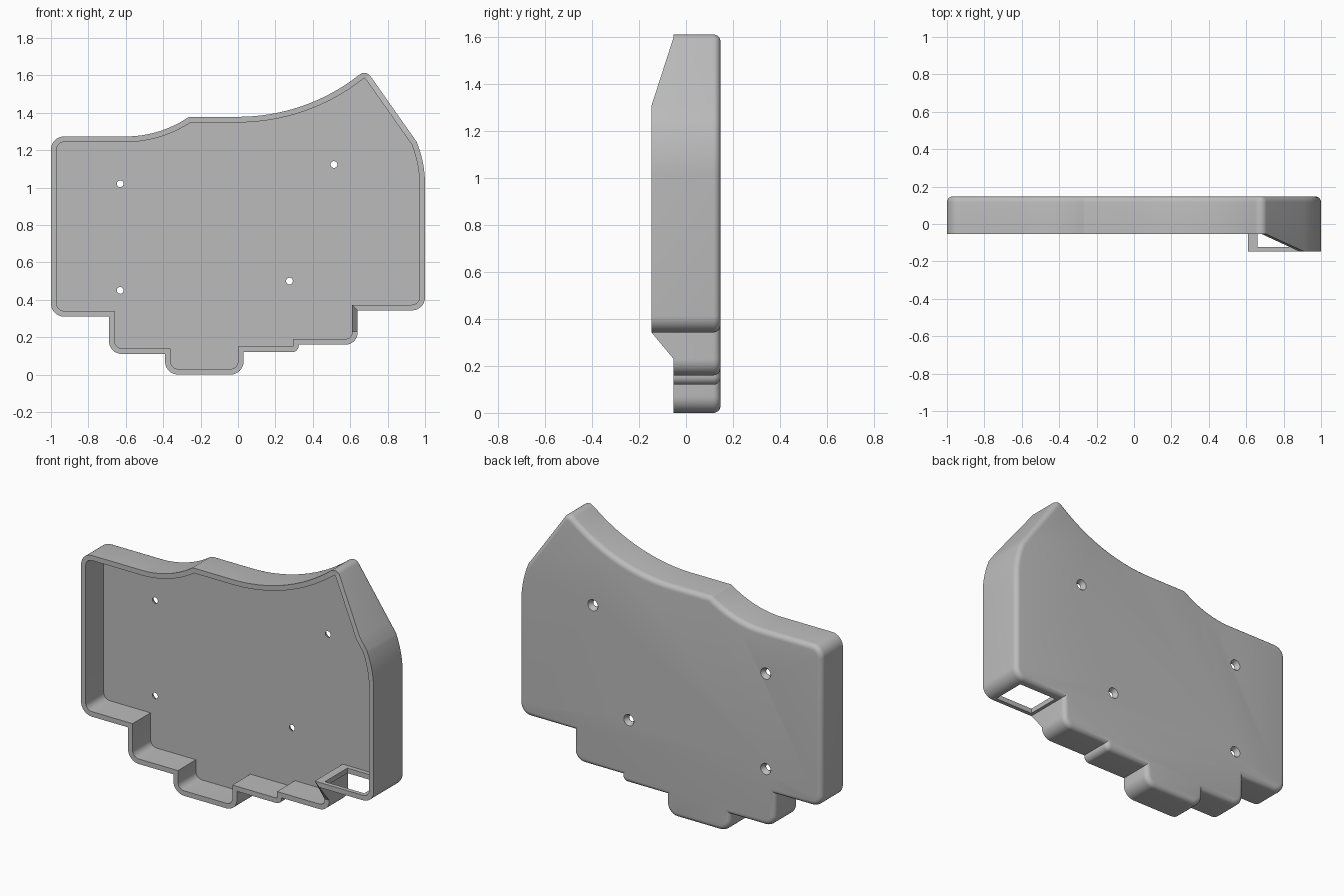
import bpy, bmesh, math
from mathutils import Vector

if "Cube" in bpy.data.objects:
    bpy.data.objects.remove(bpy.data.objects["Cube"])

WALL, BACK, FRONT, LIP = 0.03, 0.147, -0.053, -0.147

grey = bpy.data.materials.new("matte grey")
grey.use_nodes = True
grey.diffuse_color = (0.5, 0.5, 0.5, 1)
grey.node_tree.nodes["Principled BSDF"].inputs["Base Color"].default_value = (0.5, 0.5, 0.5, 1)

# Outline corners: x, z, fillet radius
CORNERS = [
    (-1, .31, .07), (-.69, .31, 0), (-.69, .11, .07), (-.39, .11, 0),
    (-.39, 0, .07), (.03, 0, .07), (.03, .12, 0), (.325, .12, .035),
    (.325, .16, 0), (.64, .16, .065), (.64, .23, 0), (.64, .343, 0),
    (1, .343, .07), (1, 1.125, .6), (.955, 1.245, 0), (.909, 1.31, 0),
    (.684, 1.63, .04), (.357, 1.378, 1.05), (-.262, 1.378, .03),
    (-.425, 1.273, .6), (-1, 1.273, .07)]


def rounded(corners):
    """Closed 2D loop with an arc at every corner that has a radius."""
    loop = []
    for i, (x, z, r) in enumerate(corners):
        p = Vector((x, z))
        a = (Vector(corners[i - 1][:2]) - p).normalized()
        b = (Vector(corners[(i + 1) % len(corners)][:2]) - p).normalized()
        if not r:
            loop.append(p)
            continue
        half = a.angle(b) / 2
        centre = p + (a + b).normalized() * r / math.sin(half)
        start = p + a * r / math.tan(half) - centre
        end = p + b * r / math.tan(half) - centre
        sweep = math.atan2(start.x * end.y - start.y * end.x, start.dot(end))
        steps = 16 if r > .5 else 8
        for k in range(steps + 1):
            t = sweep * k / steps
            c, s = math.cos(t), math.sin(t)
            loop.append(centre + Vector((start.x * c - start.y * s, start.x * s + start.y * c)))
    return loop


def inset(loop, d):
    """Mitred inward offset of a counter-clockwise loop."""
    out = []
    for i, p in enumerate(loop):
        u = (p - loop[i - 1]).normalized()
        v = (loop[(i + 1) % len(loop)] - p).normalized()
        n, m = Vector((-u.y, u.x)), Vector((-v.y, v.x))
        out.append(p + (n + m) * d / (1 + n.dot(m)))
    return out


def rim_y(p):
    """Front edge: raised lip along the right-hand tower, ramped at both ends."""
    if p.x < .63:
        return FRONT
    t = min((p.y - .23) / .11, (1.6 - p.y) / .29, 1)
    return FRONT + (LIP - FRONT) * max(t, 0)


def make_object(name, bm):
    bmesh.ops.recalc_face_normals(bm, faces=bm.faces)
    mesh = bpy.data.meshes.new(name)
    bm.to_mesh(mesh)
    bm.free()
    mesh.materials.append(grey)
    ob = bpy.data.objects.new(name, mesh)
    bpy.context.collection.objects.link(ob)
    return ob


def skin(name, rings):
    """Bridge closed rings of 3D points and cap both ends."""
    bm = bmesh.new()
    rows = [[bm.verts.new(p) for p in ring] for ring in rings]
    for r0, r1 in zip(rows, rows[1:]):
        for i in range(len(r0)):
            bm.faces.new((r0[i - 1], r0[i], r1[i], r1[i - 1]))
    bm.faces.new(rows[0])
    bm.faces.new(rows[-1])
    return make_object(name, bm)


# Open tray: floor, inner wall, rim, outer wall, rounded back edge
outer = rounded(CORNERS)
inner = inset(outer, WALL)
front = [rim_y(p) for p in outer]
rings = [[(p.x, BACK - WALL, p.y) for p in inner],
         [(p.x, y, p.y) for p, y in zip(inner, front)],
         [(p.x, y, p.y) for p, y in zip(outer, front)]]
for k in range(6):
    a = math.pi / 2 * k / 5
    ring = inset(outer, WALL * (1 - math.cos(a)))
    rings.append([(p.x, BACK - WALL + WALL * math.sin(a), p.y) for p in ring])
case = skin("case_tray", rings)

# Countersunk screw hole cutters
cutters = []
for x, z in [(-.63, 1.02), (-.63, .45), (.275, .5), (.513, 1.123)]:
    profile = [(.08, .018), (.123, .018), (.16, .042)]
    circle = [2 * math.pi * i / 24 for i in range(24)]
    cutters.append(skin("screw_hole_cutter", [
        [(x + r * math.cos(a), y, z + r * math.sin(a)) for a in circle] for y, r in profile]))

# Port opening cutter through the bottom wall of the tower
cutters.append(skin("port_cutter", [
    [(x, y, z) for x, y in ((.66, -.122), (.92, -.122), (.92, .09), (.66, .09))]
    for z in (.28, .43)]))

bpy.context.view_layer.objects.active = case
for cutter in cutters:
    cutter.hide_render = True
    mod = case.modifiers.new("cut", 'BOOLEAN')
    mod.operation, mod.solver, mod.object = 'DIFFERENCE', 'EXACT', cutter
    bpy.ops.object.modifier_apply(modifier=mod.name)
    bpy.data.objects.remove(cutter)

bpy.ops.object.select_all(action='DESELECT')
case.select_set(True)
bpy.ops.object.shade_smooth_by_angle(angle=math.radians(30))
